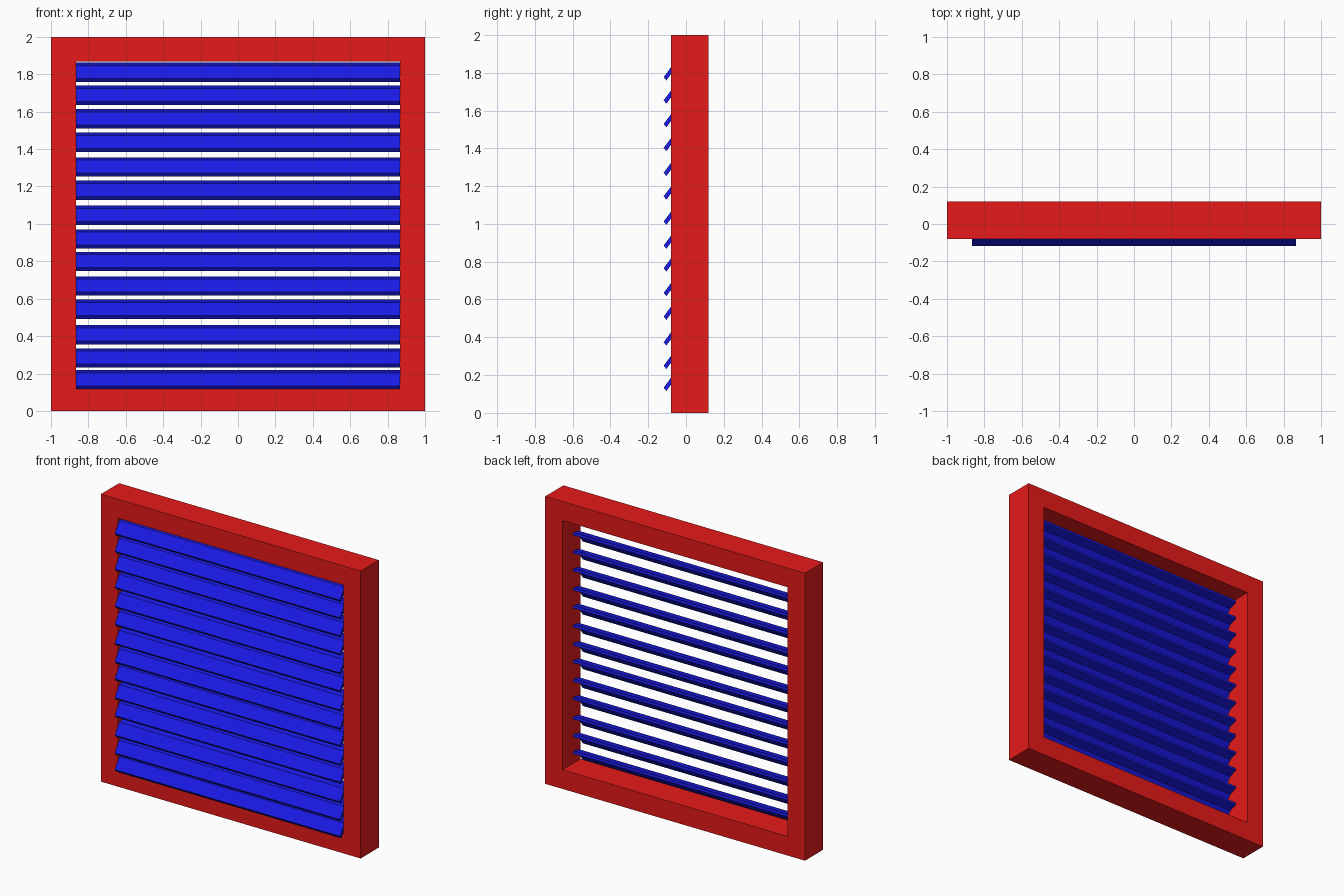
import bpy

if "Cube" in bpy.data.objects:
    bpy.data.objects.remove(bpy.data.objects["Cube"])


def material(name, rgb):
    m = bpy.data.materials.new(name)
    m.diffuse_color = (*rgb, 1)
    m.use_nodes = True
    m.node_tree.nodes["Principled BSDF"].inputs["Base Color"].default_value = m.diffuse_color
    return m


RED = material("red_paint", (0.8, 0.01, 0.01))
BLUE = material("blue_paint", (0.01, 0.01, 0.8))


def add_object(name, verts, faces, mat):
    me = bpy.data.meshes.new(name)
    me.from_pydata(verts, [], faces)
    me.materials.append(mat)
    ob = bpy.data.objects.new(name, me)
    bpy.context.collection.objects.link(ob)
    return ob


# Square frame: outer and inner loops, front and back
Y0, Y1, B = -0.08, 0.12, 0.133


def loop(inset, y):
    a = 1 - inset
    return [(-a, y, 1 - a), (a, y, 1 - a), (a, y, 1 + a), (-a, y, 1 + a)]


verts = loop(0, Y0) + loop(B, Y0) + loop(0, Y1) + loop(B, Y1)
faces = []
for i in range(4):
    j = (i + 1) % 4
    faces += [(i, j, 4 + j, 4 + i),              # front
              (8 + j, 8 + i, 12 + i, 12 + j),    # back
              (j, i, 8 + i, 8 + j),              # outer wall
              (4 + i, 4 + j, 12 + j, 12 + i)]    # inner wall
add_object("frame", verts, faces, RED)

# Louvre slats: bent cross-section (y, z) extruded along x
PROFILE = [(-0.118, 0.018), (-0.104, 0.0), (-0.055, 0.066),
           (0.003, 0.085), (0.0, 0.103), (-0.066, 0.088)]
HALF = 1 - B
HEIGHTS = [0.116, 0.232, 0.356, 0.492, 0.617, 0.748, 0.868,
           0.995, 1.128, 1.253, 1.385, 1.511, 1.636, 1.759]
n = len(PROFILE)
for k, z0 in enumerate(HEIGHTS):
    v = [(x, y, z0 + z) for x in (-HALF, HALF) for y, z in PROFILE]
    f = [((i + 1) % n, i, n + i, n + (i + 1) % n) for i in range(n)]
    f += [tuple(range(n)), tuple(range(2 * n - 1, n - 1, -1))]
    ob = add_object(f"slat_{k + 1}", v, f, BLUE)

# Consistent outward normals
import bmesh
for ob in bpy.context.collection.objects:
    bm = bmesh.new()
    bm.from_mesh(ob.data)
    bmesh.ops.recalc_face_normals(bm, faces=bm.faces)
    bm.to_mesh(ob.data)
    bm.free()
